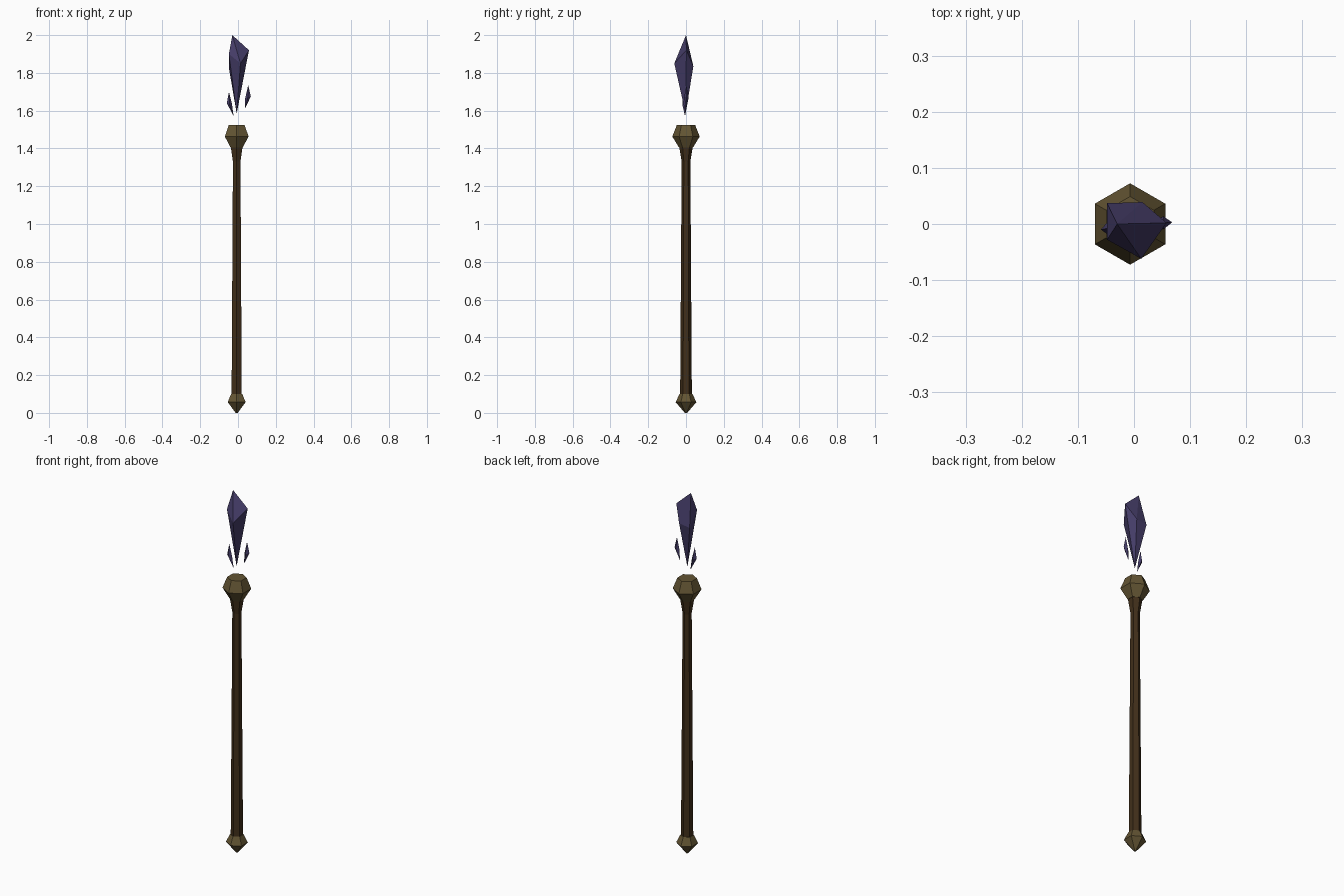
import bpy, bmesh
from math import sin, cos, pi

if "Cube" in bpy.data.objects:
    bpy.data.objects.remove(bpy.data.objects["Cube"])

CX = -0.007  # staff axis


def material(name, rgb):
    m = bpy.data.materials.new(name)
    m.diffuse_color = (*rgb, 1)
    m.use_nodes = True
    m.node_tree.nodes["Principled BSDF"].inputs["Base Color"].default_value = m.diffuse_color
    return m


wood = material("dark_wood", (0.052, 0.028, 0.010))
brass = material("old_brass", (0.125, 0.090, 0.033))
violet = material("violet_crystal", (0.058, 0.045, 0.135))


def finish(name, bm, mat):
    bmesh.ops.recalc_face_normals(bm, faces=bm.faces)
    me = bpy.data.meshes.new(name)
    bm.to_mesh(me)
    bm.free()
    me.materials.append(mat)
    ob = bpy.data.objects.new(name, me)
    bpy.context.collection.objects.link(ob)
    return ob


def turned(name, profile, mat, sides=6):
    """Flat-faced lathe from (radius, z) pairs, corners on the y axis."""
    bm = bmesh.new()
    rings = []
    for r, z in profile:
        angles = [pi / 2 + 2 * pi * i / sides for i in range(sides)]
        rings.append([bm.verts.new((CX + r * cos(a), r * sin(a), z)) for a in angles])
    for a, b in zip(rings, rings[1:]):
        for i in range(sides):
            j = (i + 1) % sides
            bm.faces.new((a[i], a[j], b[j], b[i]))
    bm.faces.new(rings[0])
    bm.faces.new(rings[-1])
    return finish(name, bm, mat)


def gem(name, top, ring, bottom):
    """Crystal: an irregular girdle joined to a top and a bottom point."""
    bm = bmesh.new()
    t, b = bm.verts.new(top), bm.verts.new(bottom)
    girdle = [bm.verts.new(p) for p in ring]
    for p, q in zip(girdle, girdle[1:] + girdle[:1]):
        bm.faces.new((p, q, t))
        bm.faces.new((q, p, b))
    return finish(name, bm, violet)


# Staff: pommel, flared shaft, head
turned("pommel", [(0.006, 0), (0.055, 0.057), (0.034, 0.10)], brass)
turned("shaft", [(0.031, 0.09), (0.023, 1.33), (0.036, 1.41), (0.036, 1.42)], wood)
turned("head", [(0.037, 1.405), (0.0725, 1.463), (0.049, 1.523)], brass)

# Large floating crystal
gem("main_crystal", (-0.03, 0, 2.0),
    [(0.058, 0.002, 1.92), (0.015, 0.039, 1.835), (-0.048, 0.037, 1.825),
     (-0.048, -0.028, 1.90), (0.013, -0.062, 1.85)],
    (-0.007, -0.002, 1.585))

# Two small floating shards
gem("left_shard", (-0.048, -0.008, 1.70),
    [(-0.059, -0.010, 1.64), (-0.045, -0.020, 1.635),
     (-0.032, -0.006, 1.635), (-0.045, 0.006, 1.64)],
    (-0.023, -0.005, 1.57))
gem("right_shard", (0.054, 0.002, 1.735),
    [(0.068, 0.003, 1.675), (0.052, 0.014, 1.67),
     (0.038, 0.002, 1.665), (0.052, -0.010, 1.67)],
    (0.036, 0.002, 1.61))
